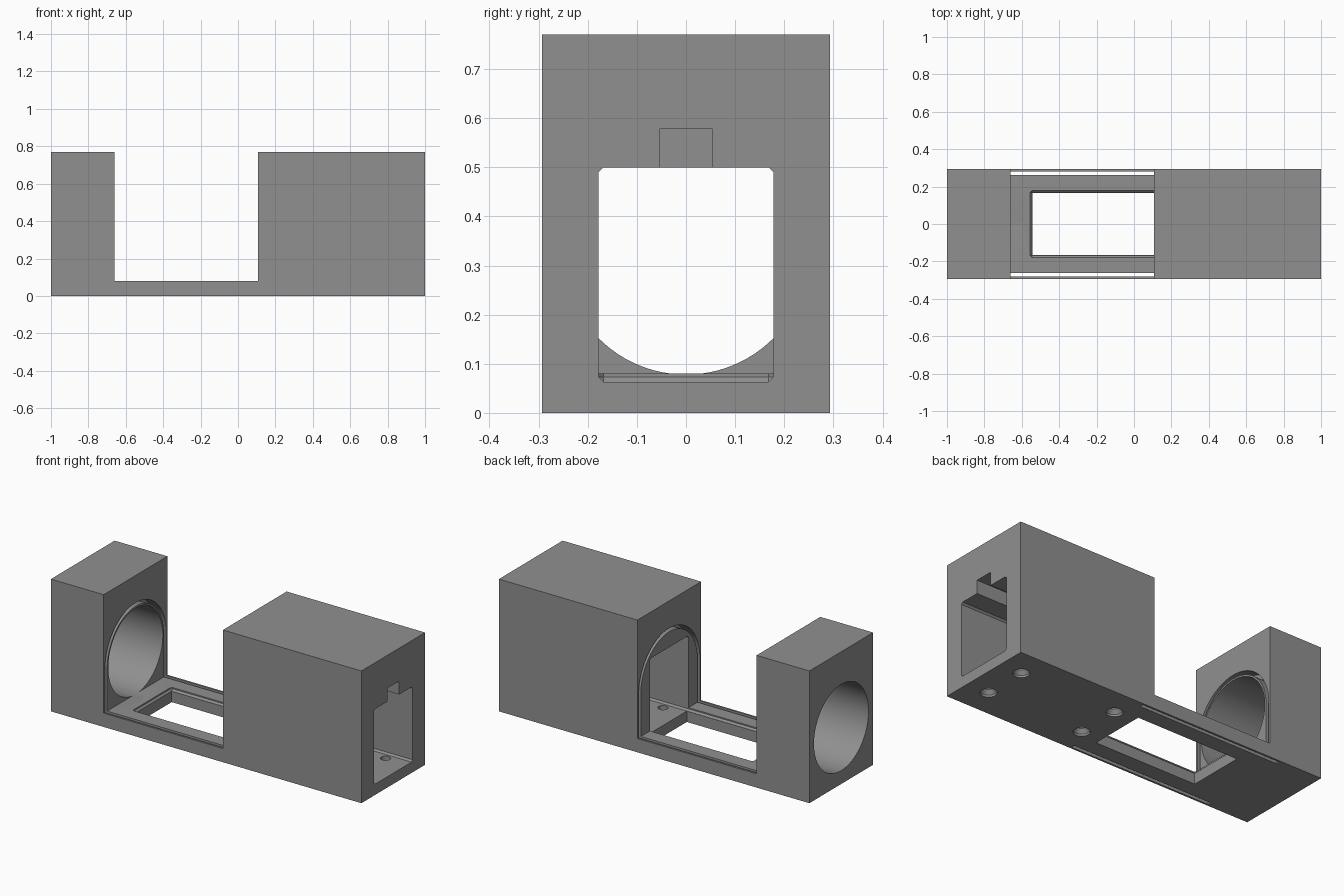
import bpy, bmesh, math

if "Cube" in bpy.data.objects:
    bpy.data.objects.remove(bpy.data.objects["Cube"])

grey = bpy.data.materials.new("plain grey")
grey.diffuse_color = (0.28, 0.28, 0.28, 1)
grey.use_nodes = True
grey.node_tree.nodes["Principled BSDF"].inputs["Base Color"].default_value = grey.diffuse_color


def finish(name, bm):
    bmesh.ops.recalc_face_normals(bm, faces=bm.faces)
    me = bpy.data.meshes.new(name)
    bm.to_mesh(me)
    bm.free()
    me.materials.append(grey)
    ob = bpy.data.objects.new(name, me)
    bpy.context.collection.objects.link(ob)
    return ob


def prism(name, points, vec):
    """Extrude a closed 3D outline along a vector."""
    bm = bmesh.new()
    face = bm.faces.new([bm.verts.new(p) for p in points])
    res = bmesh.ops.extrude_face_region(bm, geom=[face])
    verts = [g for g in res["geom"] if isinstance(g, bmesh.types.BMVert)]
    bmesh.ops.translate(bm, verts=verts, vec=vec)
    return finish(name, bm)


def box(name, lo, hi, bevel=0):
    bm = bmesh.new()
    bmesh.ops.create_cube(bm, size=1)
    for v in bm.verts:
        v.co = [lo[i] if v.co[i] < 0 else hi[i] for i in range(3)]
    if bevel:
        bmesh.ops.bevel(bm, geom=bm.edges[:], offset=bevel, segments=1, affect='EDGES')
    return finish(name, bm)


def arc(r, a0, a1, n):
    return [(r * math.cos(a0 + (a1 - a0) * i / n),
             BORE_Z + r * math.sin(a0 + (a1 - a0) * i / n)) for i in range(n + 1)]


def cut(target, cutter):
    mod = target.modifiers.new("cut", 'BOOLEAN')
    mod.operation = 'DIFFERENCE'
    mod.solver = 'EXACT'
    mod.object = cutter
    bpy.context.view_layer.objects.active = target
    bpy.ops.object.modifier_apply(modifier=mod.name)
    bpy.data.objects.remove(cutter)


BORE_Z, BORE_R = 0.329, 0.251
W, H, FLOOR = 0.293, 0.77, 0.08
GAP_L, GAP_R = -0.66, 0.108

# Body: two blocks joined by a thin floor
profile = [(-1, 0), (1, 0), (1, H), (GAP_R, H), (GAP_R, FLOOR),
           (GAP_L, FLOOR), (GAP_L, H), (-1, H)]
body = prism("holder_body", [(x, -W, z) for x, z in profile], (0, 2 * W, 0))

# Round bore through the short block
ring = arc(BORE_R, 0, 2 * math.pi, 96)[:-1]
cut(body, prism("bore_cutter", [(-1.1, y, z) for y, z in ring], (0.5, 0, 0)))

# Arched sleeve slot, running through the floor and into both blocks
outer = [(0.282, -0.1)] + arc(0.282, 0, math.pi, 64) + [(-0.282, -0.1)]
inner = [(-0.261, -0.1)] + arc(0.261, math.pi, 0, 64) + [(0.261, -0.1)]
cut(body, prism("sleeve_cutter", [(-0.73, y, z) for y, z in outer + inner], (0.91, 0, 0)))

# Rectangular pocket through the long block, with a key notch on top
cut(body, box("pocket_cutter", (-0.555, -0.178, 0.063), (1.1, 0.178, 0.5), 0.01))
cut(body, box("notch_cutter", (0.22, -0.054, 0.4), (1.1, 0.054, 0.578)))

# Window in the floor
cut(body, box("window_cutter", (-0.544, -0.167, -0.1), (GAP_R + 0.004, 0.167, 0.2)))

# Countersunk screw holes
for x in (0.24, 0.86):
    for y in (-0.13, 0.13):
        bm = bmesh.new()
        rings = []
        for r, z in ((0.044, -0.02), (0.044, 0.012), (0.027, 0.035), (0.027, 0.12)):
            rings.append([bm.verts.new((x + r * math.cos(i * math.pi / 16),
                                        y + r * math.sin(i * math.pi / 16), z))
                          for i in range(32)])
        for a, b in zip(rings, rings[1:]):
            for i in range(32):
                j = (i + 1) % 32
                bm.faces.new((a[i], a[j], b[j], b[i]))
        bm.faces.new(rings[0])
        bm.faces.new(rings[-1])
        cut(body, finish("screw_cutter", bm))

# Smooth the curved walls, keep edges sharp
bpy.ops.object.select_all(action='DESELECT')
body.select_set(True)
bpy.context.view_layer.objects.active = body
bpy.ops.object.shade_smooth_by_angle(angle=math.radians(25))
